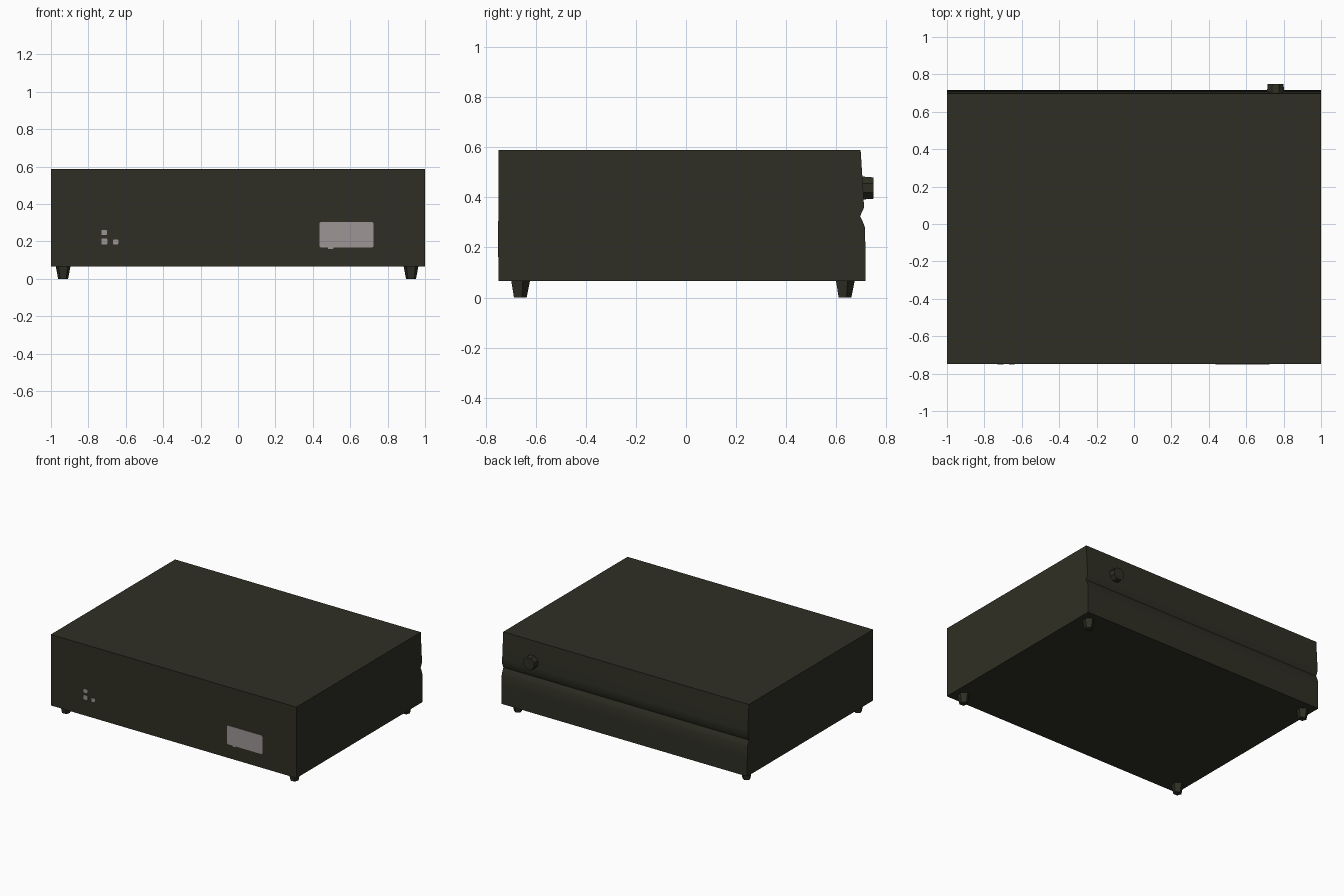
import bpy, bmesh, math
from mathutils import Matrix

if "Cube" in bpy.data.objects:
    bpy.data.objects.remove(bpy.data.objects["Cube"])


def material(name, color):
    m = bpy.data.materials.new(name)
    m.diffuse_color = (*color, 1)
    m.use_nodes = True
    m.node_tree.nodes["Principled BSDF"].inputs["Base Color"].default_value = m.diffuse_color
    return m


DARK = material("dark olive casing", (0.028, 0.028, 0.018))
PALE = material("pale grey label", (0.34, 0.30, 0.30))


def add_object(name, bm, mat, smooth=False):
    bmesh.ops.recalc_face_normals(bm, faces=bm.faces)
    me = bpy.data.meshes.new(name)
    bm.to_mesh(me)
    bm.free()
    me.materials.append(mat)
    ob = bpy.data.objects.new(name, me)
    bpy.context.collection.objects.link(ob)
    if smooth:
        bpy.ops.object.select_all(action='DESELECT')
        ob.select_set(True)
        bpy.context.view_layer.objects.active = ob
        bpy.ops.object.shade_smooth_by_angle(angle=math.radians(30))
    return ob


def extrude(name, points, offset, mat, smooth=False):
    bm = bmesh.new()
    face = bm.faces.new([bm.verts.new(p) for p in points])
    new = bmesh.ops.extrude_face_region(bm, geom=[face])["geom"]
    bmesh.ops.translate(bm, vec=offset,
                        verts=[v for v in new if isinstance(v, bmesh.types.BMVert)])
    return add_object(name, bm, mat, smooth)


def tapered(name, sides, r1, r2, depth, matrix):
    bm = bmesh.new()
    bmesh.ops.create_cone(bm, cap_ends=True, segments=sides,
                          radius1=r1, radius2=r2, depth=depth, matrix=matrix)
    return add_object(name, bm, DARK)


def plate(name, x0, x1, z0, z1, r):
    # thin front plate with rounded corners
    pts = []
    for cx, cz, start in ((x1 - r, z1 - r, 0), (x0 + r, z1 - r, 90),
                          (x0 + r, z0 + r, 180), (x1 - r, z0 + r, 270)):
        for i in range(4):
            a = math.radians(start + 30 * i)
            pts.append((cx + r * math.cos(a), -0.746, cz + r * math.sin(a)))
    extrude(name, pts, (0, -0.004, 0), PALE)


# casing: side profile (y, z) with the grooved back panel
profile = [(-0.748, 0.066), (0.717, 0.066), (0.716, 0.20), (0.714, 0.28),
           (0.706, 0.302), (0.695, 0.325), (0.710, 0.358), (0.709, 0.40),
           (0.704, 0.48), (0.697, 0.588), (-0.748, 0.588)]
extrude("casing", [(-1, y, z) for y, z in profile], (2, 0, 0), DARK, True)

# four five-sided tapered feet
for x, xn in ((-0.935, "left"), (0.925, "right")):
    for y, yn in ((-0.664, "front"), (0.632, "back")):
        tapered(f"foot_{yn}_{xn}", 5, 0.028, 0.042, 0.07,
                Matrix.Translation((x, y, 0.035)))

# round knob on the back panel
tapered("knob", 8, 0.050, 0.046, 0.05,
        Matrix.Translation((0.757, 0.724, 0.437))
        @ Matrix.Rotation(-math.pi / 2, 4, 'X')
        @ Matrix.Rotation(math.pi / 8, 4, 'Z'))

# pale window and three small sockets on the front
plate("front_window", 0.435, 0.725, 0.167, 0.305, 0.012)
plate("window_tab", 0.48, 0.51, 0.161, 0.169, 0.003)
plate("socket_upper", -0.731, -0.701, 0.234, 0.262, 0.005)
plate("socket_lower", -0.731, -0.699, 0.184, 0.216, 0.005)
plate("socket_side", -0.668, -0.640, 0.184, 0.211, 0.005)
